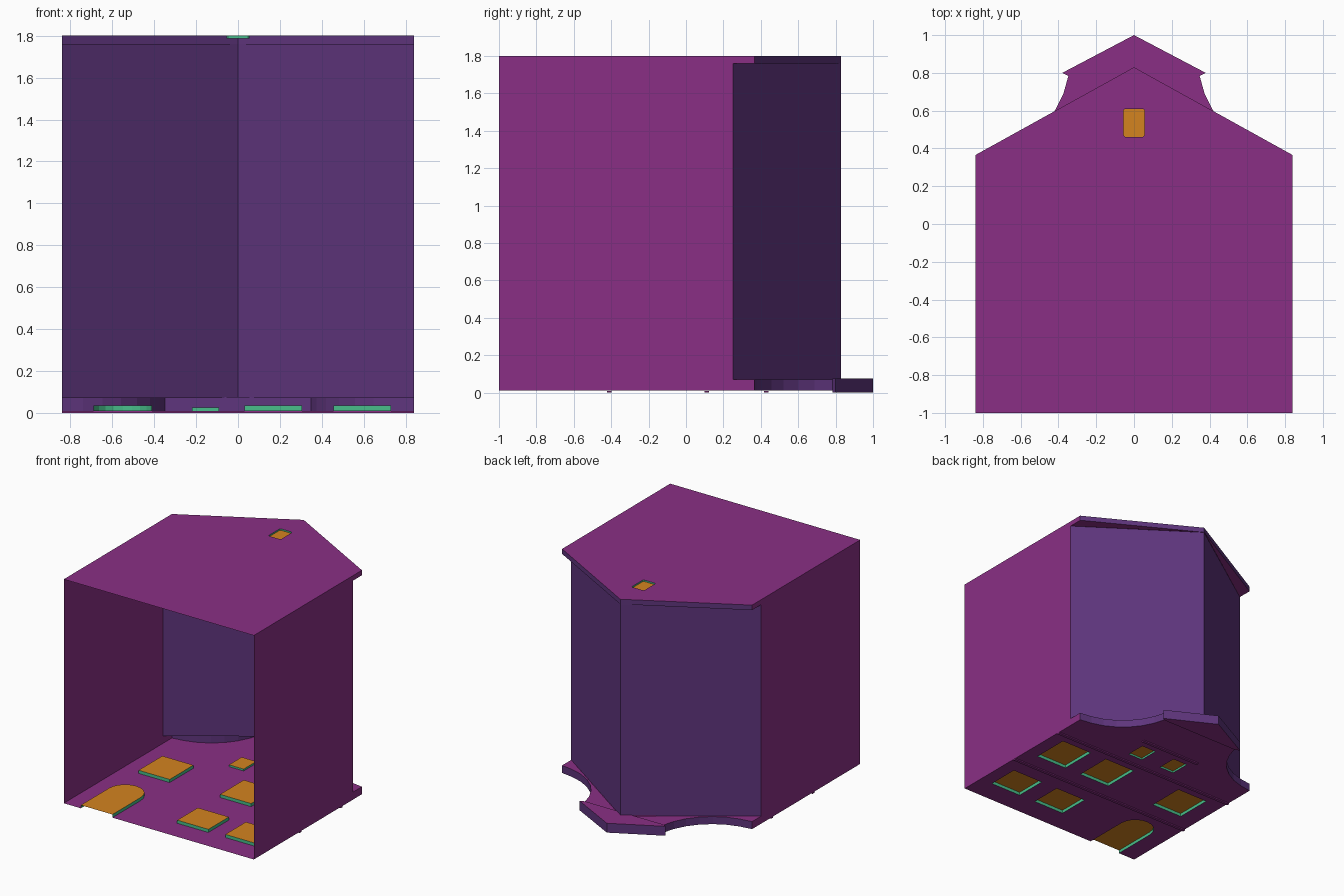
import bpy, bmesh, math
from mathutils import Vector

if "Cube" in bpy.data.objects:
    bpy.data.objects.remove(bpy.data.objects["Cube"])


def mat(name, rgb):
    m = bpy.data.materials.new(name)
    lin = [((c / 255 + 0.055) / 1.055) ** 2.4 for c in rgb]
    m.diffuse_color = (*lin, 1)
    m.use_nodes = True
    m.node_tree.nodes["Principled BSDF"].inputs["Base Color"].default_value = m.diffuse_color
    return m


WALL = mat("magenta_wall", (138, 47, 133))
ROOF = mat("purple_roof", (95, 53, 125))
PANE = mat("orange_pane", (212, 131, 32))
RIM = mat("green_frame", (72, 190, 138))

CENTRE = Vector((0, -0.1, 0.9))


def finish(bm, name, *mats, facing=None):
    """Make an object; turn faces to 'facing', or away from the house centre."""
    for f in bm.faces:
        f.normal_update()
        d = facing or (f.calc_center_median() - CENTRE)
        if f.normal.dot(Vector(d)) < 0:
            f.normal_flip()
    me = bpy.data.meshes.new(name)
    bm.to_mesh(me)
    bm.free()
    for m in mats:
        me.materials.append(m)
    ob = bpy.data.objects.new(name, me)
    bpy.context.collection.objects.link(ob)
    return ob


def sheet(name, loops, z, m, facing=None):
    """Flat sheet from an outline and holes."""
    bm = bmesh.new()
    edges = []
    for lp in loops:
        vs = [bm.verts.new((x, y, z)) for x, y in lp]
        edges += [bm.edges.new((vs[i], vs[i - 1])) for i in range(len(vs))]
    bmesh.ops.triangle_fill(bm, use_beauty=True, use_dissolve=False, edges=edges, normal=(0, 0, 1))
    return finish(bm, name, m, facing=facing)


def strip(name, pts, z0, z1, m, closed=False):
    """Upright wall following a path."""
    bm = bmesh.new()
    lo = [bm.verts.new((x, y, z0)) for x, y in pts]
    hi = [bm.verts.new((x, y, z1)) for x, y in pts]
    for i in range(0 if closed else 1, len(pts)):
        bm.faces.new((lo[i - 1], lo[i], hi[i], hi[i - 1]))
    return finish(bm, name, m)


def rect(x0, x1, y0, y1):
    return [(x0, y0), (x1, y0), (x1, y1), (x0, y1)]


def mirror(pts):
    return [(-x, y) for x, y in reversed(pts)]


def prism(name, pts, z0, z1, side, cap):
    strip(name + "_edge", pts, z0, z1, side, True)
    sheet(name + "_outer", [pts], z0, cap, (0, 0, -1))
    sheet(name + "_inner", [pts], z1, cap, (0, 0, 1))


W, EAVE, SHOULDER, TOP = 0.84, 0.25, 0.365, 0.83
ZF, ZL, ZB, H = 0.01, 0.07, 1.76, 1.80

# concave gable shoulder, from the corner up to the neck
arc = [(W + 0.5 * math.cos(math.radians(a)), 0.87 + 0.5 * math.sin(math.radians(a)))
       for a in [270 - 80 * i / 7 for i in range(8)]]
arc[0] = (W, SHOULDER)
neck_y = arc[-1][1]

# arched door, a notch in the bottom edge of the facade
door = [(-0.69, -1.0)] + [(-0.55 + 0.14 * math.cos(math.radians(a)), -0.64 + 0.14 * math.sin(math.radians(a)))
                          for a in range(180, -1, -18)] + [(-0.41, -1.0)]

# windows of the facade
big = [rect(x, x + 0.275, y0, y1) for x, y0, y1 in
       [(0.455, -0.81, -0.55), (0.03, -0.81, -0.55),
        (0.455, -0.27, 0.03), (0.03, -0.27, 0.03), (-0.69, -0.27, 0.03)]]
small = [rect(x, x + 0.13, 0.20, 0.36) for x in (0.09, -0.22)]

# facade sheet
outline = [(-W, -1)] + door + [(W, -1)] + arc + mirror(arc)
sheet("facade", [outline] + big + small, ZF, WALL, (0, 0, -1))

# recessed door and window panes with frames
strip("door_frame", door, ZF, 0.035, RIM)
sheet("door_pane", [door], 0.035, PANE, (0, 0, -1))
for group, depth in ((big, 0.035), (small, 0.025)):
    for w in group:
        strip("window_frame", w, ZF, depth, RIM, True)
        sheet("window_pane", [w], depth, PANE, (0, 0, -1))

# thin cornices across the facade
for y, hw in ((-0.41, W), (0.11, W), (0.43, 0.27)):
    prism("cornice", rect(-hw, hw, y - 0.012, y + 0.012), 0.0, ZF - 0.001, WALL, WALL)

# gable parapet: rim, ledge behind it, and pediment
notch = (TOP - neck_y) / (TOP - EAVE) * W
for side, path in (("right", arc), ("left", mirror(arc))):
    s = 1 if side == "right" else -1
    strip("gable_rim_" + side, path, ZF, ZL, ROOF)
    sheet("gable_ledge_" + side,
          [[(s * W, EAVE)] + [(s * abs(x), y) for x, y in arc] + [(s * notch, neck_y)]],
          ZL, WALL, (0, 0, 1))
    # side walls with the small parapet ends
    strip("side_wall_" + side, [(s * W, -1), (s * W, EAVE)], ZF, H, WALL)
    for z0, z1 in ((ZF, ZL), (ZB, H)):
        strip("parapet_end_" + side, [(s * W, EAVE), (s * W, SHOULDER)], z0, z1, WALL)
    # back parapet
    strip("back_rim_" + side, [(s * W, SHOULDER), (0, TOP)], ZB, H, ROOF)
    sheet("back_ledge_" + side, [[(s * W, EAVE), (s * W, SHOULDER), (0, TOP)]], ZB, WALL, (0, 0, -1))
    # roof slope
    strip("roof_" + side, [(s * W, EAVE), (0, TOP - 0.002)], ZL, ZB, ROOF)
prism("pediment", [(-0.38, 0.80), (-0.345, neck_y), (0.345, neck_y), (0.38, 0.80), (0, 1.0)],
      0.0, 0.075, ROOF, WALL)

# back wall with its small attic window
x, y0, y1, c = 0.055, 0.46, 0.61, 0.008
attic = [(-x + c, y0), (x - c, y0), (x, y0 + c), (x, y1 - c),
         (x - c, y1), (-x + c, y1), (-x, y1 - c), (-x, y0 + c)]
sheet("back_wall", [[(-W, -1), (W, -1), (W, SHOULDER), (0, TOP), (-W, SHOULDER)], attic], H, WALL, (0, 0, 1))
strip("attic_frame", attic, H - 0.012, H, RIM, True)
sheet("attic_pane", [attic], H - 0.012, PANE, (0, 0, 1))
